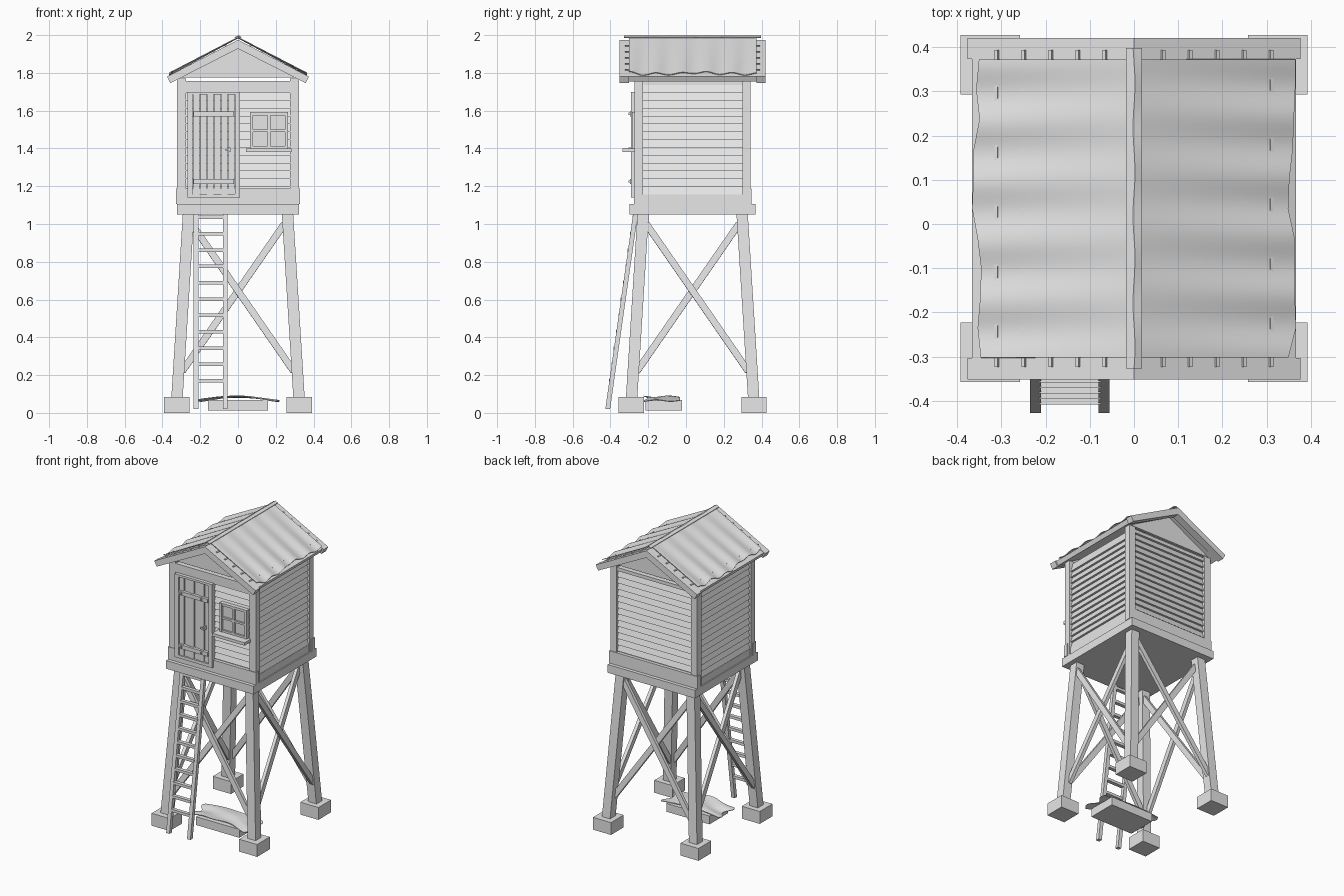
import bpy, bmesh, math, random
from mathutils import Vector, Matrix

random.seed(4)
old = bpy.data.objects.get("Cube")
if old:
    bpy.data.objects.remove(old, do_unlink=True)

grey = bpy.data.materials.new("weathered_grey")
grey.use_nodes = True
grey.diffuse_color = (0.8, 0.8, 0.8, 1)
grey.node_tree.nodes["Principled BSDF"].inputs["Base Color"].default_value = (0.8, 0.8, 0.8, 1)

C = 0.035        # y of the tower's centre line
parts = {}       # part name -> bmesh


def loft(name, lower, upper):
    """Closed solid between two matching rings of points."""
    bm = parts.setdefault(name, bmesh.new())
    a = [bm.verts.new(p) for p in lower]
    b = [bm.verts.new(p) for p in upper]
    faces = [bm.faces.new(a[::-1]), bm.faces.new(b)]
    n = len(a)
    for i in range(n):
        j = (i + 1) % n
        faces.append(bm.faces.new((a[i], a[j], b[j], b[i])))
    bmesh.ops.recalc_face_normals(bm, faces=faces)


def box(name, x0, x1, y0, y1, z0, z1):
    ring = [(x0, y0), (x1, y0), (x1, y1), (x0, y1)]
    loft(name, [(x, y, z0) for x, y in ring], [(x, y, z1) for x, y in ring])


def prism(name, profile, axis, a, b):
    """Extrude a profile of (x, z) along y, or of (y, z) along x."""
    if axis == "y":
        loft(name, [(p, a, z) for p, z in profile], [(p, b, z) for p, z in profile])
    else:
        loft(name, [(a, p, z) for p, z in profile], [(b, p, z) for p, z in profile])


def beam(name, p, q, side, width, depth):
    """Straight timber from p to q; width runs along the side direction."""
    p, q = Vector(p), Vector(q)
    d = (q - p).normalized()
    u = (Vector(side) - d * d.dot(Vector(side))).normalized()
    v = d.cross(u)
    ring = [u * sx * width / 2 + v * sy * depth / 2
            for sx, sy in ((-1, -1), (1, -1), (1, 1), (-1, 1))]
    loft(name, [p + r for r in ring], [q + r for r in ring])


def sheet(name, fn, nu, nv, thickness):
    """Smooth thin sheet from a function of u, v in 0..1."""
    bm = bmesh.new()
    grid = [[bm.verts.new(fn(i / nu, j / nv)) for j in range(nv + 1)] for i in range(nu + 1)]
    for i in range(nu):
        for j in range(nv):
            f = bm.faces.new((grid[i][j], grid[i + 1][j], grid[i + 1][j + 1], grid[i][j + 1]))
            f.normal_update()
            if f.normal.z < 0:
                f.normal_flip()
            f.smooth = True
    bmesh.ops.solidify(bm, geom=bm.faces[:], thickness=thickness)
    bmesh.ops.recalc_face_normals(bm, faces=bm.faces[:])
    parts[name] = bm


# Footings and tapering legs
for sx in (-1, 1):
    for sy in (-1, 1):
        fx, fy = sx * 0.325, C + sy * 0.325
        box("footings", fx - 0.067, fx + 0.067, fy - 0.067, fy + 0.067, 0, 0.083)

        def square(r, z):
            return [(sx * r + dx, C + sy * r + dy, z)
                    for dx, dy in ((-.03, -.03), (.03, -.03), (.03, .03), (-.03, .03))]
        loft("legs", square(0.323, 0.08), square(0.262, 1.055))

# Crossed braces on all four sides
for k in range(4):
    turn = Matrix.Translation((0, C, 0)) @ Matrix.Rotation(k * math.pi / 2, 4, "Z")
    for s in (-1, 1):
        p = turn @ Vector((s * 0.245, -0.266 + s * 0.011, 1.0))
        q = turn @ Vector((-s * 0.295, -0.313 + s * 0.011, 0.22))
        side = turn.to_3x3() @ Vector((1, 0, 0))
        beam("cross_braces", p, q, side, 0.036, 0.022)

# Platform, cabin core, skirts
box("platform", -0.324, 0.324, C - 0.334, C + 0.334, 1.05, 1.105)
box("cabin_core", -0.298, 0.298, C - 0.284, C + 0.284, 1.1, 1.755)
for s in (-1, 1):
    y0, y1 = sorted((C + s * 0.28, C + s * 0.311))
    box("skirt_boards", -0.328, 0.328, y0, y1, 1.105, 1.188)
    x0, x1 = sorted((s * 0.28, s * 0.317))
    box("skirt_boards", x0, x1, C - 0.28, C + 0.28, 1.105, 1.155)
    y0, y1 = sorted((C + s * 0.27, C + s * 0.303))
    box("head_boards", -0.28, 0.28, y0, y1, 1.70 if s < 0 else 1.735, 1.758)
    # Corner posts
    for t in (-1, 1):
        x0, x1 = sorted((s * 0.275, s * 0.323))
        y0, y1 = sorted((C + t * 0.263, C + t * 0.307))
        box("corner_posts", x0, x1, y0, y1, 1.105, 1.77)
    # Overlapping siding boards
    pitch = 0.0415
    for i in range(14):
        z = 1.155 + i * pitch
        for axis, base, mid, half in (("x", 0.28, C, 0.28), ("y", 0.294, 0, 0.267)):
            prof = [(mid + s * o, z + dz) for o, dz in
                    ((base, 0), (base + 0.021, 0), (base + 0.007, pitch), (base, pitch))]
            a, b = (-half, half) if axis == "x" else (C - half, C + half)
            prism("siding", prof, axis, a, b)

# Door frame, planks, battens, handle
F = C - 0.3
box("door_frame", -0.267, -0.24, F - 0.025, F + 0.02, 1.14, 1.70)
box("door_frame", -0.016, 0.01, F - 0.025, F + 0.02, 1.14, 1.70)
box("door_frame", -0.24, -0.016, F - 0.025, F + 0.02, 1.685, 1.70)
box("door_frame", -0.24, -0.016, F - 0.025, F + 0.02, 1.14, 1.16)
step = 0.224 / 6
for i in range(6):
    x = -0.24 + i * step
    y = F - (0.013 if i % 2 else 0.018)
    box("door_planks", x + 0.002, x + step - 0.002, y, F + 0.02, 1.16, 1.685)
for z in (1.225, 1.583):
    box("door_battens", -0.236, -0.02, F - 0.032, F, z - 0.013, z + 0.013)
    for x in (-0.215, -0.065):
        box("batten_bolts", x - 0.006, x + 0.006, F - 0.039, F - 0.03, z - 0.006, z + 0.006)
box("door_handle", -0.066, -0.04, F - 0.045, F - 0.03, 1.39, 1.398)
box("door_handle", -0.049, -0.04, F - 0.04, F - 0.01, 1.382, 1.406)

# Window frame, glazing bars, pane, sill
box("window_pane", 0.07, 0.26, F - 0.008, F + 0.01, 1.40, 1.585)
for x0, x1 in ((0.063, 0.08), (0.157, 0.171), (0.248, 0.265)):
    box("window_frame", x0, x1, F - 0.022, F + 0.01, 1.40, 1.592)
for z0, z1 in ((1.40, 1.413), (1.487, 1.5), (1.575, 1.592)):
    box("window_frame", 0.063, 0.265, F - 0.02, F + 0.01, z0, z1)
box("window_sill", 0.043, 0.283, F - 0.07, F + 0.01, 1.38, 1.40)

# Gables, roof deck, barge boards and battens
slope = 0.519
for s in (-1, 1):
    y0, y1 = sorted((C + s * 0.285, C + s * 0.303))
    prism("gables", [(-0.31, 1.775), (0.31, 1.775), (0, 1.945)], "y", y0, y1)
    slab = [(0, 1.975), (s * 0.376, 1.78), (s * 0.358, 1.746), (0, 1.928)]
    y0, y1 = sorted((C + s * 0.338, C + s * 0.386))
    for t in (-1, 1):
        prism("barge_boards", [(x * t, z) for x, z in slab], "y", y0, y1)
    deck = [(0, 1.972), (s * 0.366, 1.782), (s * 0.352, 1.755), (0, 1.94)]
    prism("roof_deck", deck, "y", C - 0.338, C + 0.338)
    for i in range(5):
        x = s * (0.065 + i * 0.061)
        z = 1.975 - slope * abs(x)
        beam("roof_battens", (x, C - 0.358, z), (x, C + 0.358, z), (1, 0, -s * slope), 0.008, 0.012)


# Wavy roof sheets
def roof_fn(s):
    phase, n = random.uniform(0, 6), 5
    jag = [random.uniform(-0.012, 0.012) for _ in range(12)]

    def fn(u, v):
        k = v * 10
        i = int(k)
        edge = jag[i] + (jag[i + 1] - jag[i]) * (k - i)
        x = u * (0.356 + edge)
        wave = math.sin(v * n * 2 * math.pi + phase + u * 0.6)
        z = 1.989 - 0.53 * x + 0.006 * wave * (0.3 + 0.7 * u)
        return (s * x, C - 0.337 + v * 0.674, z)
    return fn


sheet("roof_sheet_right", roof_fn(-1), 8, 60, 0.004)
sheet("roof_sheet_left", roof_fn(1), 8, 60, 0.004)


# Ridge cap
def ridge_fn(u, v):
    x = (u - 0.5) * 0.036
    bend = 0.004 * math.sin(v * 23) * (1 - abs(2 * u - 1))
    return (x + bend * 0.6, C - 0.362 + v * 0.725, 1.9985 - abs(x) * 0.5 + bend * 0.3)


sheet("ridge_cap", ridge_fn, 2, 24, 0.006)

# Ladder
for x in (-0.235, -0.08):
    prism("ladder_rails", [(-0.427, 0.02), (-0.402, 0.02), (-0.255, 1.052), (-0.28, 1.052)],
          "x", x, x + 0.025)
for i in range(11):
    z = 0.17 + i * 0.0865
    y = -0.417 + (z - 0.02) * 0.1425
    box("ladder_rungs", -0.215, -0.075, y - 0.012, y + 0.012, z - 0.009, z + 0.009)

# Stone slab with a crumpled cover
box("ground_slab", -0.16, 0.16, -0.215, -0.02, 0.012, 0.068)


def cover_fn(u, v):
    x = -0.21 + 0.41 * u + 0.02 * math.sin(v * 9) * (2 * u - 1)
    y = -0.212 + 0.18 * v + 0.012 * math.sin(u * 11) * (1 - v)
    z = 0.066 + 0.022 * math.sin(math.pi * u) + 0.004 * math.sin(v * 8 + u * 5)
    return (x, y, z)


sheet("slab_cover", cover_fn, 16, 10, 0.004)

# Turn every part into an object
for name, bm in parts.items():
    me = bpy.data.meshes.new(name)
    bm.to_mesh(me)
    bm.free()
    me.materials.append(grey)
    me.set_sharp_from_angle(angle=math.radians(40))
    bpy.context.collection.objects.link(bpy.data.objects.new(name, me))
